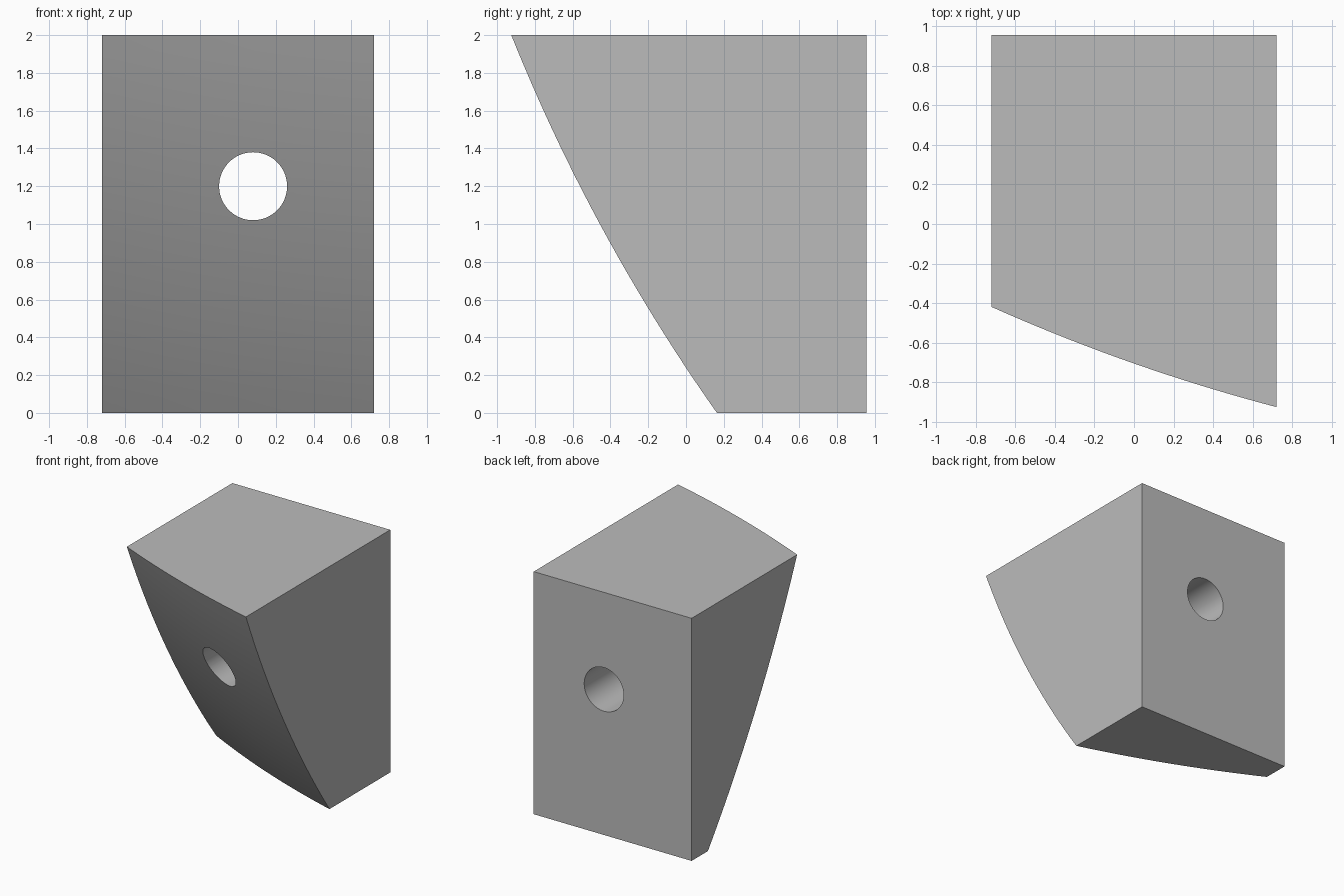
import bpy, bmesh
from math import radians, sqrt, pi
from mathutils import Matrix, Vector

cube = bpy.data.objects.get("Cube")
if cube:
    bpy.data.objects.remove(cube, do_unlink=True)

HALF_X, BACK_Y, HEIGHT = 0.72, 0.955, 2.0
CENTRE, RADIUS = Vector((3.11, 8.18, 5.66)), 10.1   # large sphere forming the front
HOLE_X, HOLE_Z, HOLE_R = 0.08, 1.2, 0.18


def front_y(x, z):
    return CENTRE.y - sqrt(RADIUS ** 2 - (x - CENTRE.x) ** 2 - (z - CENTRE.z) ** 2)


def make_object(name, bm):
    bmesh.ops.recalc_face_normals(bm, faces=bm.faces)
    mesh = bpy.data.meshes.new(name)
    bm.to_mesh(mesh)
    bm.free()
    obj = bpy.data.objects.new(name, mesh)
    bpy.context.collection.objects.link(obj)
    return obj


grey = bpy.data.materials.new("plain grey")
grey.use_nodes = True
grey.diffuse_color = (0.5, 0.5, 0.5, 1)
grey.node_tree.nodes["Principled BSDF"].inputs["Base Color"].default_value = (0.5, 0.5, 0.5, 1)

# Block: a flat grid, extruded to the back, with its front domed
bm = bmesh.new()
bmesh.ops.create_grid(bm, x_segments=18, y_segments=24, size=1)
for v in bm.verts:
    x, z = v.co.x * HALF_X, (v.co.y + 1) * HEIGHT / 2
    v.co = (x, front_y(x, z), z)
front = list(bm.faces)
back = bmesh.ops.extrude_face_region(bm, geom=front, use_keep_orig=True)["geom"]
for v in (g for g in back if isinstance(g, bmesh.types.BMVert)):
    v.co.y = BACK_Y
# Merge the flat sides and back into single faces
bm.normal_update()
bmesh.ops.recalc_face_normals(bm, faces=bm.faces)
bmesh.ops.dissolve_limit(bm, angle_limit=radians(0.05), verts=[],
                         edges=[e for e in bm.edges if not any(f in front for f in e.link_faces)])
block = make_object("block", bm)
block.data.materials.append(grey)

# Round hole straight through from front to back
bm = bmesh.new()
bmesh.ops.create_cone(bm, cap_ends=True, segments=64, radius1=HOLE_R, radius2=HOLE_R, depth=4,
                      matrix=Matrix.Translation((HOLE_X, 0, HOLE_Z)) @ Matrix.Rotation(pi / 2, 4, "X"))
cutter = make_object("hole_cutter", bm)
cutter.data.materials.append(grey)
cutter.hide_render = True
cutter.hide_viewport = True

cut = block.modifiers.new("hole", "BOOLEAN")
cut.operation = "DIFFERENCE"
cut.solver = "EXACT"
cut.object = cutter

bpy.ops.object.select_all(action="DESELECT")
block.select_set(True)
bpy.context.view_layer.objects.active = block
bpy.ops.object.modifier_apply(modifier=cut.name)
bpy.data.objects.remove(cutter, do_unlink=True)
bpy.ops.object.shade_smooth_by_angle(angle=radians(25))
